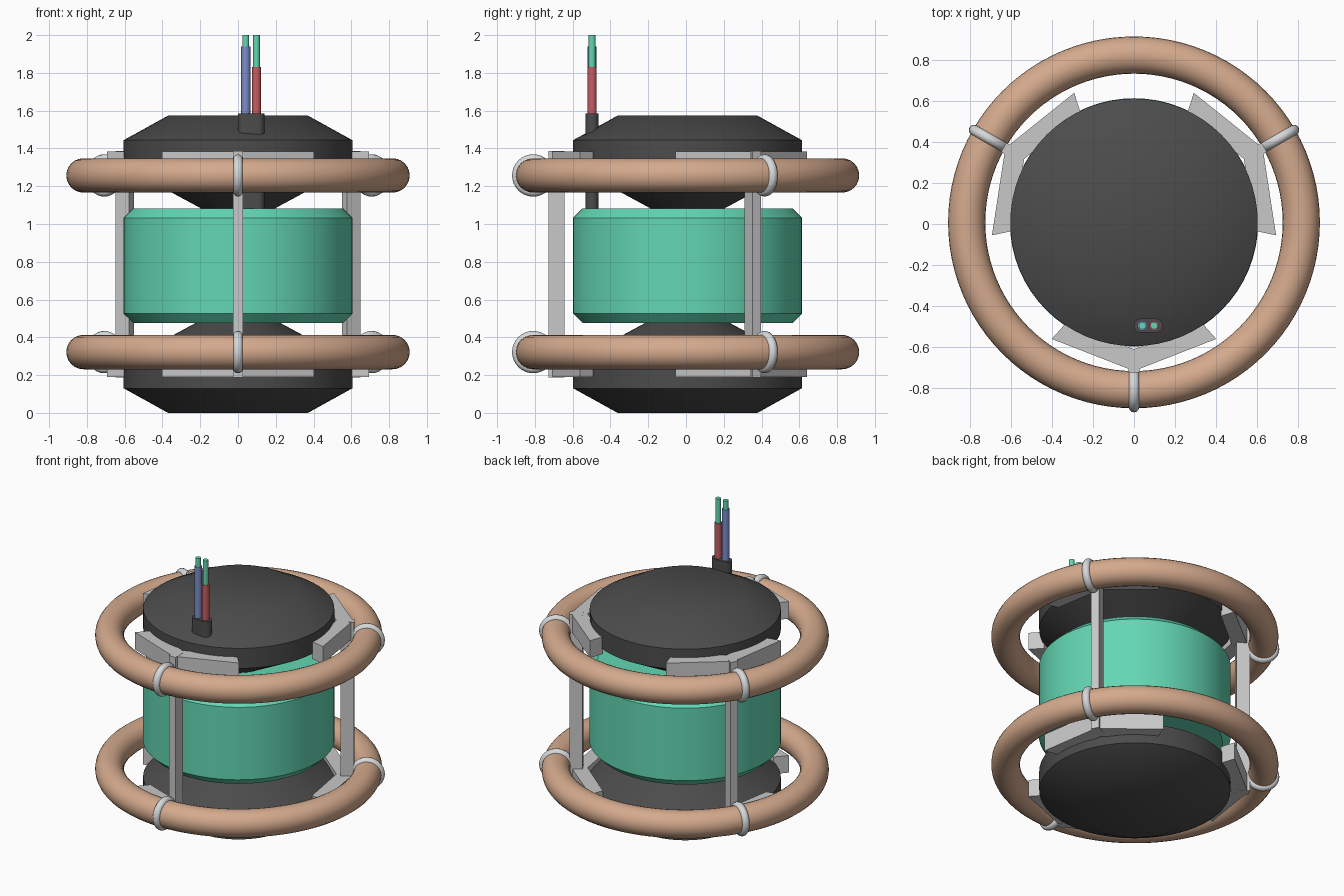
import bpy, bmesh, math
from mathutils import Matrix, Vector

if "Cube" in bpy.data.objects:
    bpy.data.objects.remove(bpy.data.objects["Cube"])

CY = 0.008                     # centre of the round parts in y
MID = 0.787                    # mirror height of the device
RING_Z = (0.322, 1.257)
ANGLES = (-90, 30, 150)        # bracket directions


def material(name, rgb):
    m = bpy.data.materials.new(name)
    m.diffuse_color = (*rgb, 1)
    m.use_nodes = True
    m.node_tree.nodes["Principled BSDF"].inputs["Base Color"].default_value = m.diffuse_color
    return m


BLACK = material("dark_grey", (0.072, 0.072, 0.072))
GREEN = material("mint_green", (0.125, 0.68, 0.45))
COPPER = material("copper_tan", (0.66, 0.40, 0.265))
GREY = material("light_grey", (0.58, 0.58, 0.58))
PALE = material("pale_grey", (0.68, 0.69, 0.70))
BLUE = material("wire_blue", (0.20, 0.27, 0.60))
RED = material("wire_red", (0.56, 0.11, 0.12))


def finish(bm, name, mat, matrix=None, smooth=True):
    bmesh.ops.recalc_face_normals(bm, faces=bm.faces)
    me = bpy.data.meshes.new(name)
    bm.to_mesh(me)
    bm.free()
    if matrix is not None:
        me.transform(matrix)
    ob = bpy.data.objects.new(name, me)
    bpy.context.collection.objects.link(ob)
    me.materials.append(mat)
    if smooth:
        bpy.ops.object.select_all(action='DESELECT')
        ob.select_set(True)
        bpy.context.view_layer.objects.active = ob
        bpy.ops.object.shade_smooth_by_angle(angle=math.radians(35))
    return ob


def lathe(name, profile, mat, matrix, steps=64, closed=False):
    """Spin (radius, z) points around z; closed joins the last point to the first."""
    bm = bmesh.new()
    vs = [bm.verts.new((r, 0, z)) for r, z in profile]
    es = [bm.edges.new(p) for p in zip(vs, vs[1:])]
    if closed:
        es.append(bm.edges.new((vs[-1], vs[0])))
    bmesh.ops.spin(bm, geom=vs + es, cent=(0, 0, 0), axis=(0, 0, 1),
                   angle=math.tau, steps=steps, use_duplicate=False)
    bmesh.ops.remove_doubles(bm, verts=bm.verts, dist=1e-5)
    return finish(bm, name, mat, matrix)


def torus(name, major, minor, mat, matrix, steps, sides):
    circle = [(major + minor * math.cos(math.tau * i / sides),
               minor * math.sin(math.tau * i / sides)) for i in range(sides)]
    return lathe(name, circle, mat, matrix, steps, True)


def prism(name, outline, z0, z1, mat, matrix=None, smooth=False):
    bm = bmesh.new()
    face = bm.faces.new([bm.verts.new((x, y, z0)) for x, y in outline])
    top = bmesh.ops.extrude_face_region(bm, geom=[face])['geom']
    bmesh.ops.translate(bm, vec=(0, 0, z1 - z0),
                        verts=[v for v in top if isinstance(v, bmesh.types.BMVert)])
    return finish(bm, name, mat, matrix, smooth)


centre = Matrix.Translation((0, CY, 0))

# Bobbin: two chamfered end caps tapering to a hidden core
half = [(0, 0), (0.37, 0), (0.605, 0.13), (0.605, 0.27), (0.18, 0.50)]
lathe("bobbin", half + [(r, 2 * MID - z) for r, z in reversed(half)], BLACK, centre)

# Green winding
lathe("coil", [(0.17, 0.475), (0.555, 0.475), (0.607, 0.527), (0.607, 1.033),
               (0.555, 1.083), (0.17, 1.083)], GREEN, centre, closed=True)

# Two guard rings
for label, z in zip(("lower", "upper"), RING_Z):
    torus(label + "_ring", 0.818, 0.091, COPPER,
          Matrix.Translation((0, CY, z)), 96, 24)

# Brackets, posts and ring clips; local +x points outwards
right = [(0.495, 0.335), (0.57, 0.402), (0.715, 0.03)]
bracket = right + [(x, -y) for x, y in reversed(right)] + [(0.62, 0)]
post = [(0.65, -0.026), (0.735, -0.026), (0.735, 0.026), (0.65, 0.026)]
for i, a in enumerate(ANGLES, 1):
    turn = centre @ Matrix.Rotation(math.radians(a), 4, 'Z')
    prism(f"post_{i}", post, 0.188, 1.386, GREY, turn)
    for label, z, z0 in (("lower", RING_Z[0], 0.19), ("upper", RING_Z[1], 1.265)):
        prism(f"{label}_bracket_{i}", bracket, z0, z0 + 0.12, GREY, turn)
        torus(f"{label}_clip_{i}", 0.086, 0.026, PALE,
              turn @ Matrix.Translation((0.817, 0, z)) @ Matrix.Rotation(math.pi / 2, 4, 'X'),
              32, 12)

# Cable jacket with a stadium cross-section
WX, WY = 0.07, -0.497
stadium = []
for k in range(26):
    t = -math.pi / 2 + math.pi * (k % 13) / 12 + (math.pi if k > 12 else 0)
    side = 1 if k < 13 else -1
    stadium.append((WX + side * 0.037 + 0.034 * math.cos(t), WY + 0.034 * math.sin(t)))
prism("cable_jacket", stadium, 1.06, 1.585, BLACK, smooth=True)

# Insulated wires with bare green cores
for label, x, top, mat in (("blue", 0.041, 1.94, BLUE), ("red", 0.098, 1.83, RED)):
    place = Matrix.Translation((x, WY, 0))
    lathe(label + "_wire", [(0, 1.5), (0.024, 1.5), (0.024, top), (0, top)], mat, place, 20)
    lathe(label + "_wire_core", [(0, 1.7), (0.018, 1.7), (0.018, 2.0), (0, 2.0)],
          GREEN, place, 20)
